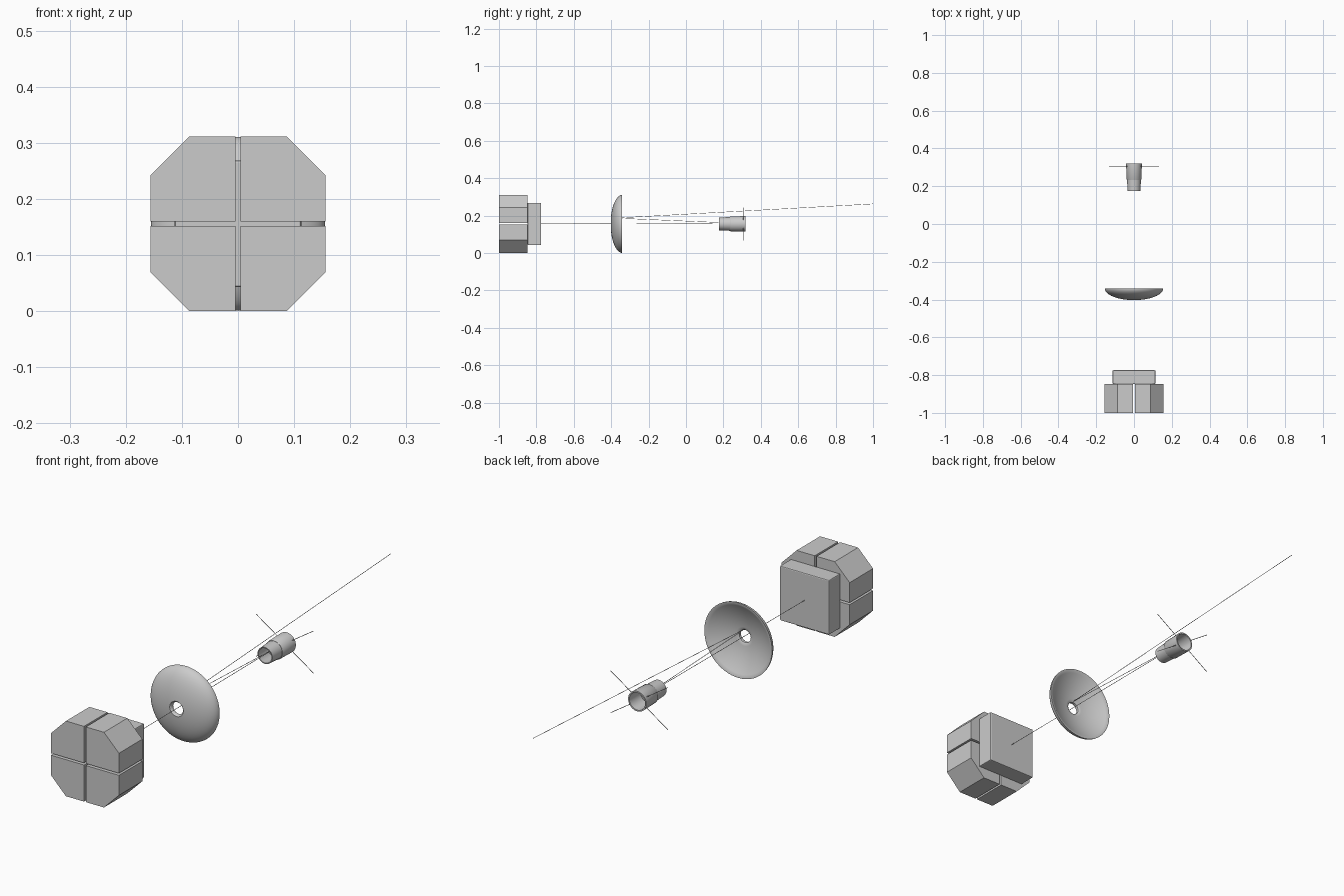
import bpy, bmesh, math
from mathutils import Vector

if "Cube" in bpy.data.objects:
    bpy.data.objects.remove(bpy.data.objects["Cube"])

CZ = 0.156  # height of the optical axis


def make(name, bm, smooth=False):
    bmesh.ops.recalc_face_normals(bm, faces=bm.faces)
    me = bpy.data.meshes.new(name)
    bm.to_mesh(me)
    bm.free()
    ob = bpy.data.objects.new(name, me)
    bpy.context.collection.objects.link(ob)
    if smooth:
        bpy.ops.object.select_all(action='DESELECT')
        ob.select_set(True)
        bpy.context.view_layer.objects.active = ob
        bpy.ops.object.shade_smooth_by_angle(angle=math.radians(35))
    return ob


def prism(name, pts, y0, y1):
    bm = bmesh.new()
    f = bm.faces.new([bm.verts.new((x, y0, z)) for x, z in pts])
    r = bmesh.ops.extrude_face_region(bm, geom=[f])
    bmesh.ops.translate(bm, vec=(0, y1 - y0, 0),
                        verts=[v for v in r['geom'] if isinstance(v, bmesh.types.BMVert)])
    return make(name, bm)


def lathe(name, prof, n=64, closed=True):
    # revolve (radius, y) points around the optical axis
    bm = bmesh.new()
    rings = []
    for r, y in prof:
        rings.append([bm.verts.new((r * math.cos(2 * math.pi * i / n), y,
                                    CZ + r * math.sin(2 * math.pi * i / n))) for i in range(n)])
    pairs = list(zip(rings, rings[1:]))
    if closed:
        pairs.append((rings[-1], rings[0]))
    for a, b in pairs:
        for i in range(n):
            j = (i + 1) % n
            bm.faces.new((a[i], a[j], b[j], b[i]))
    return make(name, bm, True)


def rod(name, a, b, r):
    a, b = Vector(a), Vector(b)
    bm = bmesh.new()
    bmesh.ops.create_cone(bm, cap_ends=True, segments=8, radius1=r, radius2=r, depth=(b - a).length)
    ob = make(name, bm, True)
    ob.location = (a + b) / 2
    ob.rotation_euler = (b - a).to_track_quat('Z', 'Y').to_euler()
    return ob


# four body quadrants with a chamfered outer corner
g, h, c = 0.0042, 0.1555, 0.087
quad = [(g, g), (h, g), (h, c), (c, h), (g, h)]
for i, (sx, sz) in enumerate([(1, 1), (-1, 1), (-1, -1), (1, -1)]):
    prism(f"body_quadrant_{i + 1}", [(sx * x, CZ + sz * z) for x, z in quad], -1.0, -0.847)

# instrument box behind the body
b = 0.113
box = prism("instrument_box", [(-b, CZ - b), (b, CZ - b), (b, CZ + b), (-b, CZ + b)], -0.847, -0.774)
m = box.modifiers.new("bevel", 'BEVEL')
m.width = 0.004
m.segments = 2

# primary dish: rounded back, concave face, rounded centre hole
R, HOLE = 0.155, 0.025
prof = [(R, -0.341)]
for i in range(1, 15):
    t = math.radians(90 - i * 5.6)
    prof.append((R * math.sin(t), -0.341 - 0.062 * math.cos(t)))
prof += [(0.029, -0.4), (0.026, -0.396), (HOLE, -0.391), (0.026, -0.386), (0.029, -0.3835)]
for i in range(1, 13):
    r = 0.029 + (0.150 - 0.029) * i / 12
    prof.append((r, -0.385 + 0.044 * (r / 0.150) ** 2 if i < 12 else -0.341))
lathe("primary_dish", prof)

# secondary tube: narrow tapered baffle and wider sleeve
lathe("secondary_baffle", [(0.034, 0.176), (0.037, 0.24), (0.033, 0.24), (0.030, 0.176)], 48)
lathe("secondary_sleeve", [(0.038, 0.236), (0.040, 0.239), (0.0415, 0.319), (0.036, 0.319), (0.033, 0.236)], 48)
lathe("secondary_mirror", [(0.0005, 0.244), (0.034, 0.242), (0.034, 0.248), (0.0005, 0.250)], 48)

# crossed support vanes
for i, (sx, sz) in enumerate([(1, 1), (-1, 1), (-1, -1), (1, -1)]):
    rod(f"support_vane_{i + 1}", (sx * 0.032, 0.306, CZ + sz * 0.0213),
        (sx * 0.131, 0.306, CZ + sz * 0.087), 0.0012)

# light path: incoming, reflected, and on to the instrument box
hit, sec = (0, -0.383, 0.187), (0, 0.242, 0.161)
rod("incoming_ray", (0, 1.0, 0.263), hit, 0.001)
rod("reflected_ray", hit, sec, 0.001)
rod("focused_ray", sec, (0, -0.774, CZ), 0.001)
